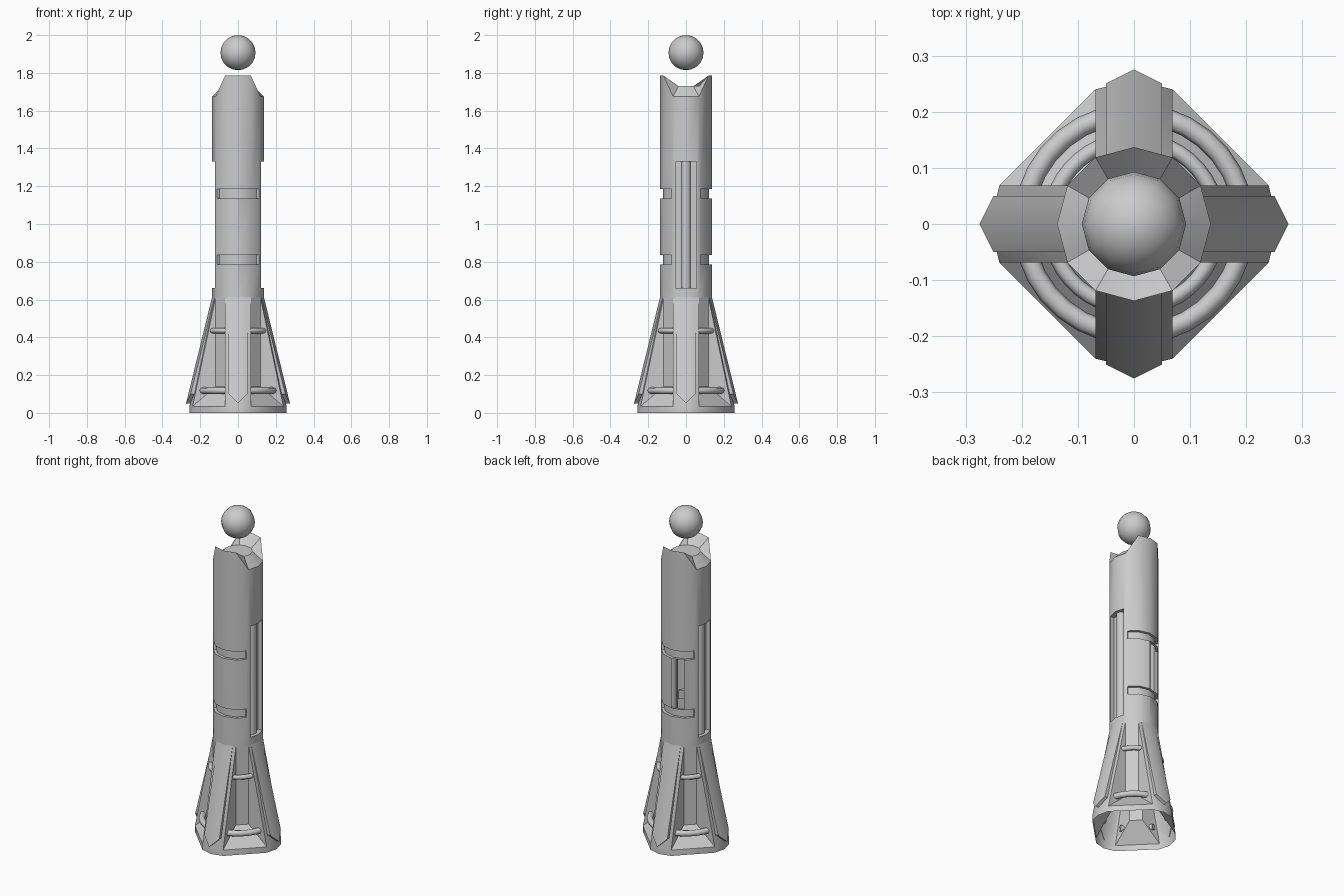
import bpy, bmesh
from math import sin, cos, radians
from mathutils import Matrix, Vector

cube = bpy.data.objects.get("Cube")
if cube:
    bpy.data.objects.remove(cube, do_unlink=True)

grey = bpy.data.materials.new("plain_grey")
grey.use_nodes = True
grey.diffuse_color = (0.6, 0.6, 0.6, 1)
grey.node_tree.nodes["Principled BSDF"].inputs["Base Color"].default_value = (0.6, 0.6, 0.6, 1)

R = 0.137            # column radius, twelve sided
SHOULDER = 0.61      # height where the fins begin
RIM = 0.035          # height of the base rim


def link(name, data, angle=35):
    obj = bpy.data.objects.new(name, data)
    bpy.context.scene.collection.objects.link(obj)
    if not data.materials:
        data.materials.append(grey)
    if angle:
        bpy.ops.object.select_all(action='DESELECT')
        obj.select_set(True)
        bpy.context.view_layer.objects.active = obj
        bpy.ops.object.shade_smooth_by_angle(angle=radians(angle))
    return obj


def evaluated_mesh(obj):
    bpy.context.view_layer.update()
    graph = bpy.context.evaluated_depsgraph_get()
    return bpy.data.meshes.new_from_object(obj.evaluated_get(graph))


def to_mesh(bm, name):
    bmesh.ops.recalc_face_normals(bm, faces=bm.faces)
    mesh = bpy.data.meshes.new(name)
    bm.to_mesh(mesh)
    bm.free()
    return mesh


def bridge(bm, a, b):
    n = len(a)
    for i in range(n):
        bm.faces.new((a[i], a[(i + 1) % n], b[(i + 1) % n], b[i]))


def prism(name, outline, z0, z1):
    bm = bmesh.new()
    low = [bm.verts.new((x, y, z0)) for x, y in outline]
    high = [bm.verts.new((x, y, z1)) for x, y in outline]
    bridge(bm, low, high)
    bm.faces.new(low)
    bm.faces.new(high)
    return to_mesh(bm, name)


def polar(r, deg):
    return r * cos(radians(deg)), r * sin(radians(deg))


def ring(bm, r, heights):
    return [bm.verts.new((*polar(r, 30 * i), heights(i))) for i in range(12)]


# Column with a notched crown
bm = bmesh.new()
foot = ring(bm, R, lambda i: SHOULDER)
crest = ring(bm, R, lambda i: 1.785 if i % 6 in (2, 3, 4) else 1.675)
inner = ring(bm, 0.08, lambda i: 1.73)
bridge(bm, foot, crest)
bridge(bm, crest, inner)
bm.faces.new(foot)
bm.faces.new(inner)
column = link("column", to_mesh(bm, "column"), angle=0)

# Cutters: side slots, and two bands on front and back
cutters = []
for s in (1, -1):
    slot = [(s * 0.096, -0.055), (s * 0.2, -0.055), (s * 0.2, 0.055), (s * 0.096, 0.055)]
    cutters.append(link("slot_cutter", prism("slot_cutter", slot, 0.66, 1.33), angle=0))
    for z in (0.81, 1.16):
        end = 0.121 * cos(radians(15)) / cos(radians(10.4))
        path = [(end, 34.6), (0.121, 60), (0.121, 90), (0.121, 120), (end, 145.4)]
        outline = [polar(r, a) for r, a in path]
        outline += [polar(r * 1.4, a) for r, a in reversed(path)]
        outline = [(x, s * y) for x, y in outline]
        cutters.append(link("band_cutter", prism("band_cutter", outline, z - 0.025, z + 0.025), angle=0))
for c in cutters:
    c.hide_render = True
    mod = column.modifiers.new("cut", 'BOOLEAN')
    mod.operation = 'DIFFERENCE'
    mod.solver = 'EXACT'
    mod.object = c
carved = evaluated_mesh(column)
for o in cutters + [column]:
    bpy.data.objects.remove(o, do_unlink=True)
link("column", carved)

# Rods standing in the slots
for side, s in (("left", 1), ("right", -1)):
    outline = [(s * 0.092 + 0.026 * cos(radians(a)), 0.026 * sin(radians(a))) for a in range(0, 360, 30)]
    link(side + "_rod", prism("rod", outline, 0.655, 1.335))


# Hollow skirt: four flared fins with open windows between them
def skirt_loop(bm, t, z):
    """Twelve-point outline; t is 0 at the rim and 1 at the shoulder."""
    loop = []
    for i in range(12):
        wide, near = (0.257, R) if i % 3 == 0 else (0.24, R * cos(radians(30)))
        side = (0, 0.0685, -0.0685)[i % 3]
        turn = Matrix.Rotation(radians(90 * ((i + 1) // 3)), 3, 'Z')
        loop.append(bm.verts.new(turn @ Vector((wide + (near - wide) * t, side, z))))
    return loop


bm = bmesh.new()
bottom = skirt_loop(bm, 0, 0)
rim = skirt_loop(bm, 0, RIM)
top = skirt_loop(bm, 1, SHOULDER)
bridge(bm, bottom, rim)
for i in range(12):
    j = (i + 1) % 12
    if i % 3 != 1:
        bm.faces.new((rim[i], rim[j], top[j], top[i]))
    else:
        a, b = (bm.verts.new((top[k].co.x, top[k].co.y, 0.14)) for k in (i, j))
        bm.faces.new((rim[i], rim[j], b, a))
        bm.faces.new((a, b, top[j], top[i]))
        bm.faces.new((rim[i], a, top[i]))
        bm.faces.new((rim[j], top[j], b))
link("skirt", to_mesh(bm, "skirt"))


# Pointed raised panel on each fin
def panel_mesh():
    bm = bmesh.new()
    outline = [(-0.05, 0.62), (0, 0.62), (0.05, 0.62), (0.05, 0.1), (0, 0.05), (-0.05, 0.1)]
    layers = []
    for raised in (False, True):
        layer = []
        for x, z in outline:
            t = (z - RIM) / (SHOULDER - RIM)
            middle = 0.257 + (R - 0.257) * t
            edge = 0.24 + (0.1186 - 0.24) * t
            out = middle + (edge - middle) * abs(x) / 0.0685
            out += 0.021 * (1 - t) + 0.001 if raised else -0.004
            layer.append(bm.verts.new((out, x, z)))
        layers.append(layer)
        bm.faces.new((layer[0], layer[1], layer[4], layer[5]))
        bm.faces.new((layer[1], layer[2], layer[3], layer[4]))
    bridge(bm, *layers)
    return to_mesh(bm, "fin_panel")


for k, side in enumerate(("left", "back", "right", "front")):
    mesh = panel_mesh()
    mesh.transform(Matrix.Rotation(radians(90 * k), 4, 'Z'))
    link(side + "_fin_panel", mesh)


# Curved handrails spanning the windows
def rail(name, radius, thick, z, start, sweep):
    curve = bpy.data.curves.new(name, 'CURVE')
    curve.dimensions = '3D'
    curve.bevel_depth = thick
    curve.bevel_resolution = 2
    curve.use_fill_caps = True
    spline = curve.splines.new('POLY')
    spline.points.add(5)
    for n, p in enumerate(spline.points):
        p.co = (*polar(radius, start + sweep * n / 5), z, 1)
    path = link("rail_path", curve, angle=0)
    mesh = evaluated_mesh(path)
    bpy.data.objects.remove(path, do_unlink=True)
    link(name, mesh, angle=50)


for k in range(4):
    rail("lower_rail", 0.197, 0.018, 0.118, 90 * k + 17, 56)
    rail("upper_rail", 0.15, 0.014, 0.435, 90 * k + 24, 42)

# Floating ball
bm = bmesh.new()
bmesh.ops.create_uvsphere(bm, u_segments=12, v_segments=10, radius=0.093)
bmesh.ops.translate(bm, verts=bm.verts, vec=(0, 0, 1.907))
link("ball", to_mesh(bm, "ball"), angle=60)
